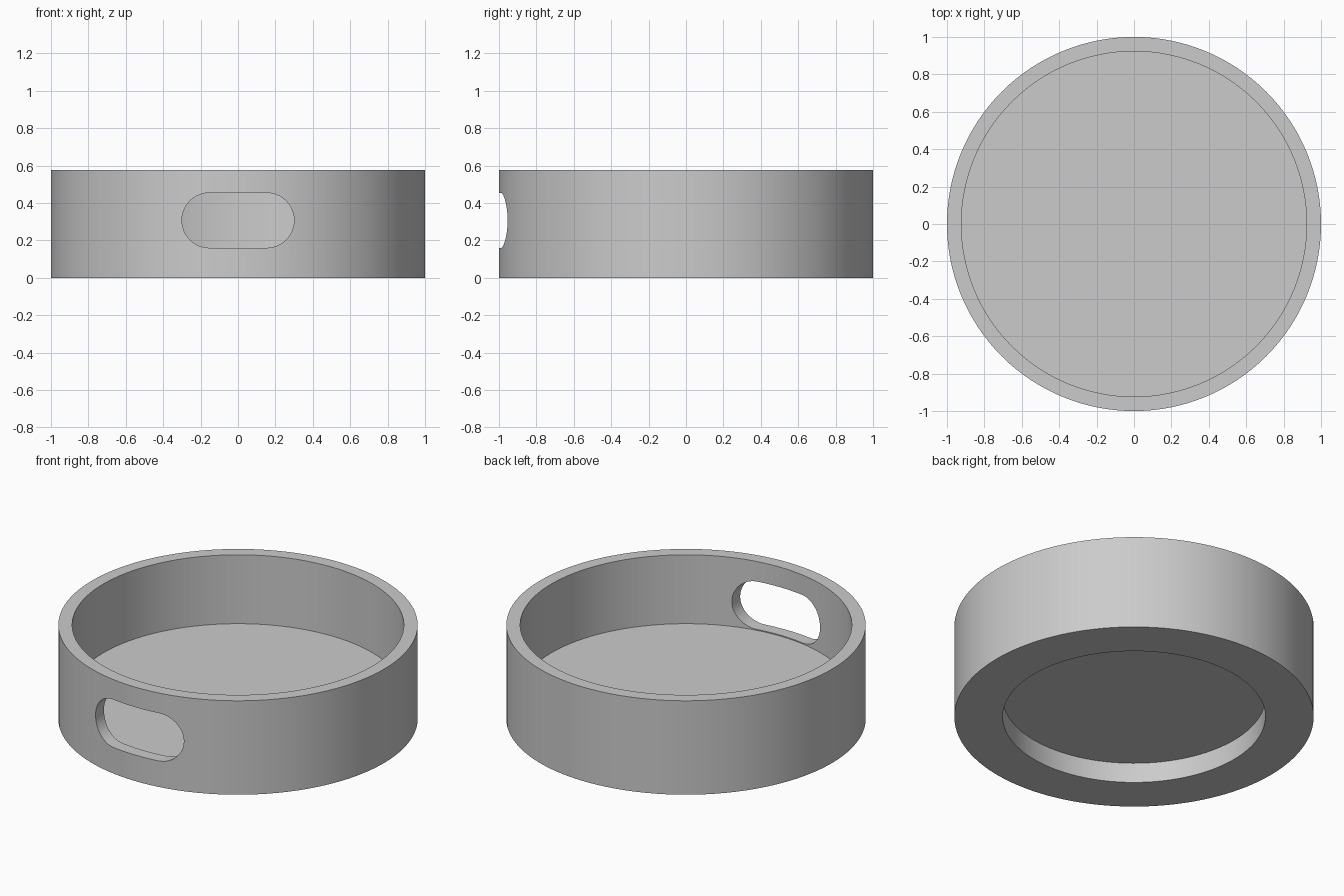
import bpy, bmesh
from math import pi, sin, cos, radians
from mathutils import Matrix

cube = bpy.data.objects.get("Cube")
if cube:
    bpy.data.objects.remove(cube, do_unlink=True)

RADIUS, INNER, HEIGHT = 1.0, 0.923, 0.577
FLOOR_Z, RECESS_R, RECESS_Z = 0.154, 0.731, 0.123
SLOT_Z, SLOT_R, SLOT_HALF = 0.307, 0.147, 0.30


def add_object(name, bm):
    bmesh.ops.recalc_face_normals(bm, faces=bm.faces)
    mesh = bpy.data.meshes.new(name)
    bm.to_mesh(mesh)
    bm.free()
    obj = bpy.data.objects.new(name, mesh)
    bpy.context.collection.objects.link(obj)
    return obj


def lathe(name, profile, steps):
    bm = bmesh.new()
    verts = [bm.verts.new((r, 0, z)) for r, z in profile]
    edges = [bm.edges.new(pair) for pair in zip(verts, verts[1:])]
    bmesh.ops.spin(bm, geom=verts + edges, axis=(0, 0, 1), cent=(0, 0, 0),
                   angle=2 * pi, steps=steps)
    bmesh.ops.remove_doubles(bm, verts=bm.verts, dist=0.0001)
    return add_object(name, bm)


def stadium_prism(name, half, radius, z, y_start, y_end, steps=24):
    bm = bmesh.new()
    outline = []
    for side in (1, -1):
        for i in range(steps + 1):
            a = side * pi / 2 - pi / 2 + pi * i / steps - (pi / 2 if side == 1 else -pi / 2)
            a = -pi / 2 + pi * i / steps + (0 if side == 1 else pi)
            outline.append((side * (half - radius) + radius * cos(a), z + radius * sin(a)))
    face = bm.faces.new([bm.verts.new((x, y_start, h)) for x, h in outline])
    result = bmesh.ops.extrude_face_region(bm, geom=[face])
    moved = [v for v in result["geom"] if isinstance(v, bmesh.types.BMVert)]
    bmesh.ops.translate(bm, verts=moved, vec=(0, y_end - y_start, 0))
    return add_object(name, bm)


# Round tray with a thin floor and a recess underneath
tray = lathe("round_tray", [
    (0, RECESS_Z), (RECESS_R, RECESS_Z), (RECESS_R, 0), (RADIUS, 0),
    (RADIUS, HEIGHT), (INNER, HEIGHT), (INNER, FLOOR_Z), (0, FLOOR_Z)], 128)

# Rounded slot through the front wall
cutter = stadium_prism("slot_cutter", SLOT_HALF, SLOT_R, SLOT_Z, -1.2, -0.6)
cutter.hide_render = True
cut = tray.modifiers.new("front_slot", "BOOLEAN")
cut.operation = "DIFFERENCE"
cut.solver = "EXACT"
cut.object = cutter

bpy.ops.object.select_all(action="DESELECT")
tray.select_set(True)
bpy.context.view_layer.objects.active = tray
bpy.ops.object.modifier_apply(modifier=cut.name)
bpy.data.objects.remove(cutter, do_unlink=True)

# Plain grey finish
grey = bpy.data.materials.new("light_grey")
grey.use_nodes = True
colour = (0.6, 0.6, 0.6, 1)
grey.diffuse_color = colour
grey.node_tree.nodes["Principled BSDF"].inputs["Base Color"].default_value = colour
tray.data.materials.clear()
tray.data.materials.append(grey)
bpy.ops.object.shade_smooth_by_angle(angle=radians(30))
